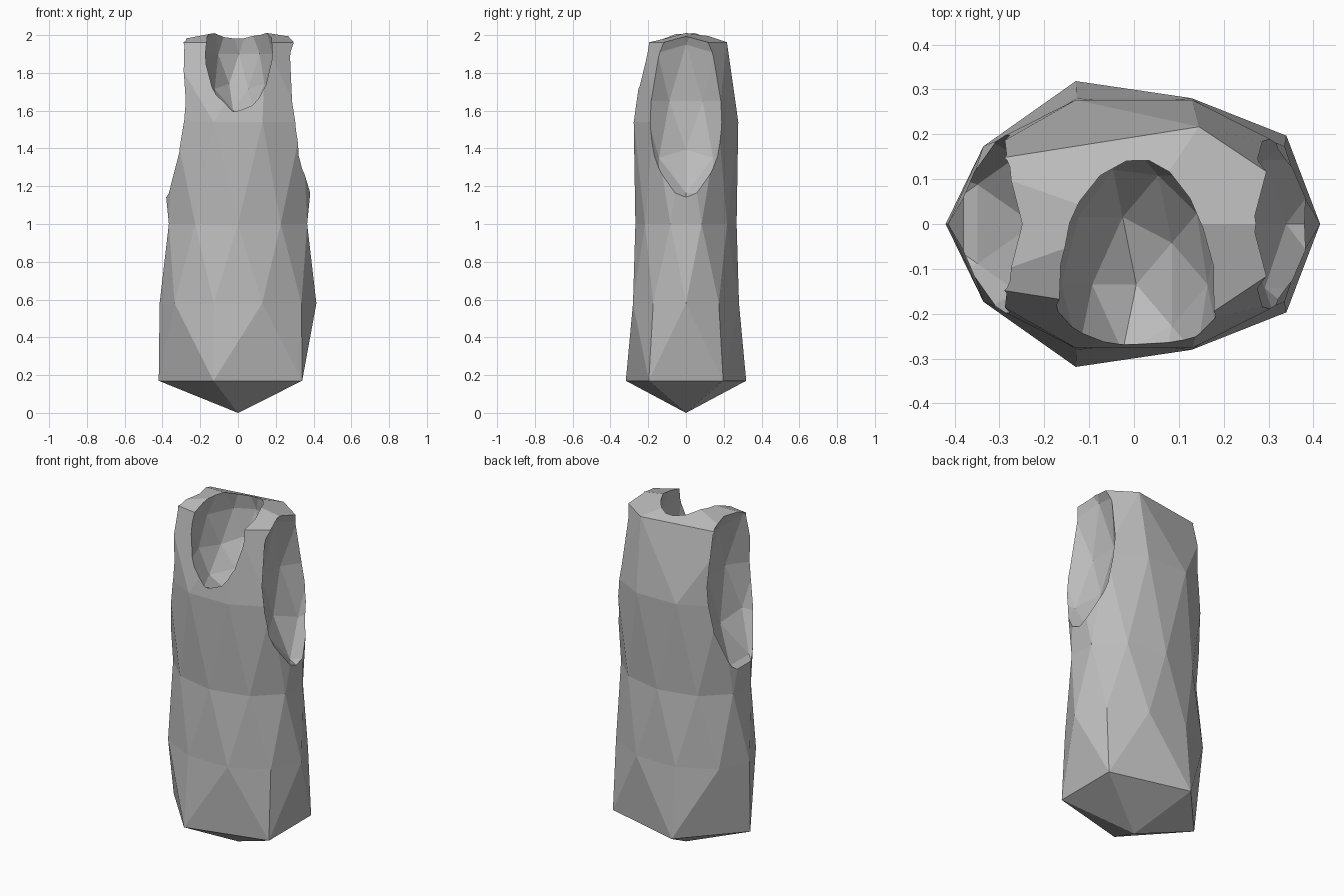
import bpy, bmesh, math

if "Cube" in bpy.data.objects:
    bpy.data.objects.remove(bpy.data.objects["Cube"])

stone = bpy.data.materials.new("mid grey")
stone.diffuse_color = (0.5, 0.5, 0.5, 1)
stone.use_nodes = True
stone.node_tree.nodes["Principled BSDF"].inputs["Base Color"].default_value = stone.diffuse_color


def ring(bm, n, phase, rx, ry, z):
    """Elliptical ring of n vertices at height z."""
    angles = [math.pi + math.radians(phase) + math.tau * i / n for i in range(n)]
    return [bm.verts.new((rx * math.cos(a), ry * math.sin(a), z)) for a in angles]


def fan(bm, loop, tip):
    for i, v in enumerate(loop):
        bm.faces.new((v, loop[(i + 1) % len(loop)], tip))


def antiprism(bm, low, high, shift):
    """Triangle band between two rings turned by half a step."""
    n = len(low)
    for i in range(n):
        j = (i + 1) % n
        if shift:
            bm.faces.new((low[i], low[j], high[i]))
            bm.faces.new((low[j], high[j], high[i]))
        else:
            bm.faces.new((low[i], high[j], high[i]))
            bm.faces.new((low[i], low[j], high[j]))


def five_to_ten(bm, five, ten, offset):
    """Triangle band from a five-sided ring to a ten-sided ring."""
    for i in range(5):
        a, b = five[i], five[(i + 1) % 5]
        p, q, r = (ten[(2 * i + offset + k) % 10] for k in range(3))
        bm.faces.new((a, q, p))
        bm.faces.new((a, b, q))
        bm.faces.new((b, r, q))


# faceted torso with a pointed five-sided base and a low five-sided top
bm = bmesh.new()
base = ring(bm, 5, 0, 0.42, 0.335, 0.17)
hip = ring(bm, 10, 0, 0.415, 0.295, 0.58)
waist = ring(bm, 10, 18, 0.385, 0.268, 1.0)
chest = ring(bm, 10, 0, 0.42, 0.291, 1.54)
shoulder = ring(bm, 5, 36, 0.47, 0.228, 1.962)
fan(bm, base, bm.verts.new((0, 0, 0)))
five_to_ten(bm, base, hip, 0)
antiprism(bm, hip, waist, True)
antiprism(bm, waist, chest, False)
five_to_ten(bm, shoulder, chest, 1)
fan(bm, shoulder, bm.verts.new((0, 0, 2.035)))
bmesh.ops.recalc_face_normals(bm, faces=bm.faces[:])
mesh = bpy.data.meshes.new("torso")
bm.to_mesh(mesh)
bm.free()
torso = bpy.data.objects.new("torso", mesh)
bpy.context.collection.objects.link(torso)
mesh.materials.append(stone)


def scoop(name, centre, radii):
    """Carve a faceted ellipsoid hollow out of the torso."""
    bpy.ops.mesh.primitive_ico_sphere_add(subdivisions=2, radius=1.02, location=centre)
    cutter = bpy.context.object
    cutter.name = name
    cutter.scale = radii
    cutter.data.materials.append(stone)
    cutter.hide_render = True
    cutter.display_type = 'WIRE'
    mod = torso.modifiers.new(name, 'BOOLEAN')
    mod.operation = 'DIFFERENCE'
    mod.solver = 'EXACT'
    mod.object = cutter


# arm openings and neck opening
scoop("left_arm_cutter", (-0.475, 0, 1.65), (0.29, 0.28, 0.56))
scoop("right_arm_cutter", (0.495, 0, 1.65), (0.29, 0.28, 0.56))
scoop("neck_cutter", (0.005, -0.135, 1.90), (0.183, 0.295, 0.345))
